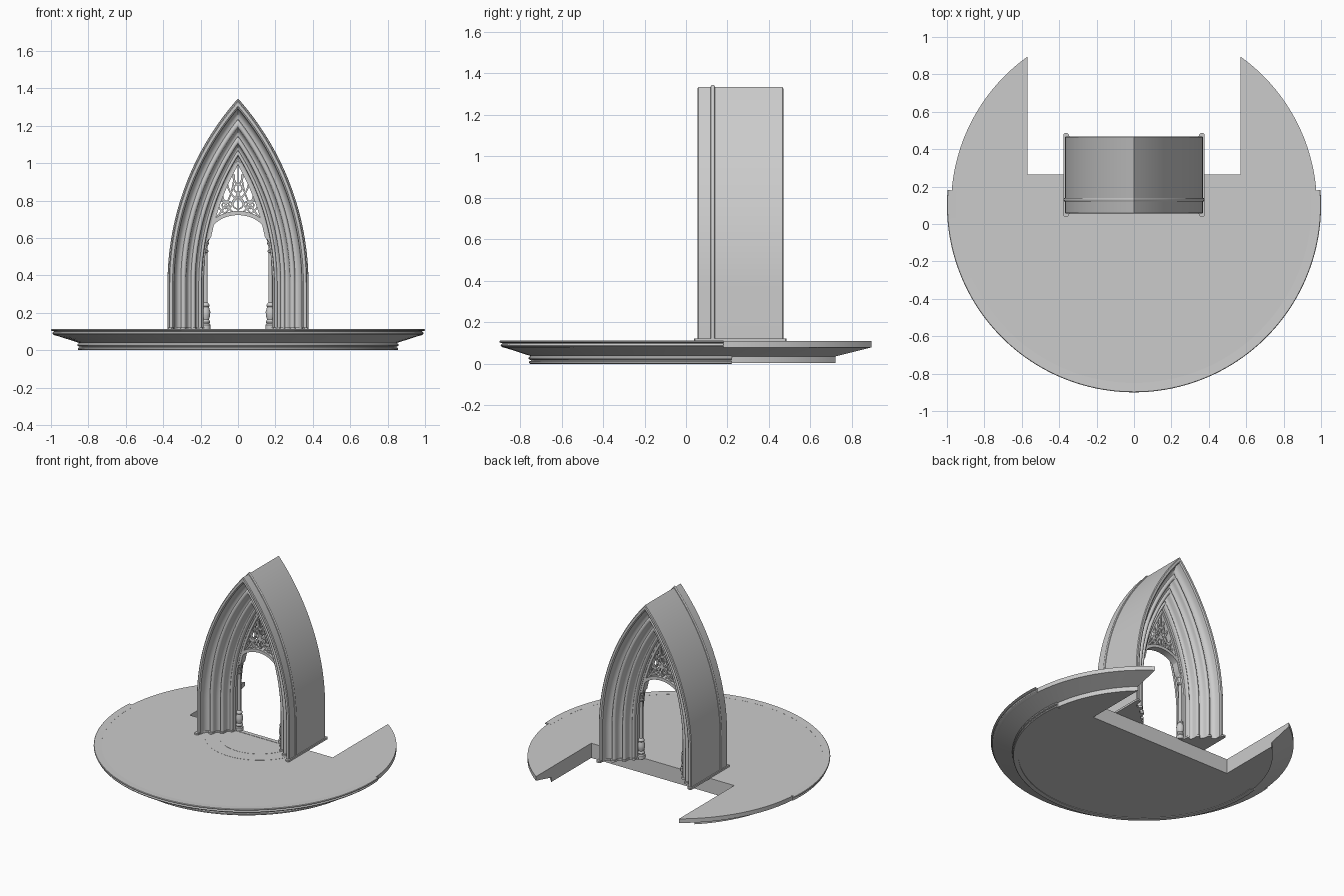
import bpy, bmesh
from math import sin, cos, pi, acos, asin, sqrt, radians, hypot

if "Cube" in bpy.data.objects:
    bpy.data.objects.remove(bpy.data.objects["Cube"])

CY = 0.262            # middle of the arch depth
W, R, ZS, FLOOR = 0.37, 1.483, 0.355, 0.11   # outer half width, arc radius, springing, floor


def finish(name, bm, smooth=True):
    bmesh.ops.recalc_face_normals(bm, faces=bm.faces)
    me = bpy.data.meshes.new(name)
    bm.to_mesh(me)
    bm.free()
    ob = bpy.data.objects.new(name, me)
    bpy.context.collection.objects.link(ob)
    if smooth:
        bpy.ops.object.select_all(action='DESELECT')
        ob.select_set(True)
        bpy.context.view_layer.objects.active = ob
        bpy.ops.object.shade_smooth_by_angle(angle=radians(32))
    return ob


def loft(name, rings, closed=False, smooth=True):
    """Skin a list of closed rings; cap the ends unless the loft is closed."""
    bm = bmesh.new()
    vs = [[bm.verts.new(p) for p in ring] for ring in rings]
    n = len(vs[0])
    pairs = list(zip(vs, vs[1:])) + ([(vs[-1], vs[0])] if closed else [])
    for a, b in pairs:
        for i in range(n):
            j = (i + 1) % n
            bm.faces.new((a[i], a[j], b[j], b[i]))
    if not closed:
        bm.faces.new(vs[0])
        bm.faces.new(vs[-1])
    return finish(name, bm, smooth)


def prism(name, pts, z0, z1):
    return loft(name, [[(x, y, z) for x, y in pts] for z in (z0, z1)], smooth=False)


def lathe(name, prof, cx, cy, a0=0.0, a1=2 * pi, n=24):
    full = a1 - a0 > 6.28
    angs = [a0 + (a1 - a0) * i / n for i in range(n if full else n + 1)]
    return loft(name, [[(cx + r * cos(a), cy + r * sin(a), z) for r, z in prof] for a in angs], full)


def arch_pt(d, t):
    """Point on the pointed arch inset by d; t = 0 springing, 1 apex."""
    a = t * acos((R - W) / (R - d))
    return W - R + (R - d) * cos(a), ZS + (R - d) * sin(a)


def arch_sweep(name, prof, n=28):
    right = [[(W - d, y, FLOOR) for d, y in prof]]
    for i in range(n + 1):
        right.append([(p[0], y, p[1]) for d, y in prof for p in [arch_pt(d, i / n)]])
    left = [[(-x, y, z) for x, y, z in ring] for ring in right[:-1]]
    return loft(name, left + right[::-1])


def ribbon(name, pts, w, depth, closed=False):
    """Square bar following a path in the x-z plane."""
    rings, n = [], len(pts)
    for i, (x, z) in enumerate(pts):
        a = pts[i - 1] if (i or closed) else pts[0]
        b = pts[(i + 1) % n] if (i < n - 1 or closed) else pts[-1]
        tx, tz = b[0] - a[0], b[1] - a[1]
        k = w / 2 / hypot(tx, tz)
        ox, oz = -tz * k, tx * k
        rings.append([(x + s * ox, CY + e * depth / 2, z + s * oz)
                      for s, e in ((1, -1), (1, 1), (-1, 1), (-1, -1))])
    return loft(name, rings, closed)


def bend(p, q, bulge, n=10):
    """Bowed path from p to q."""
    dx, dz = q[0] - p[0], q[1] - p[1]
    return [(p[0] + dx * t - dz * bulge * 4 * t * (1 - t), p[1] + dz * t + dx * bulge * 4 * t * (1 - t))
            for t in [i / n for i in range(n + 1)]]


# Platform core with the rectangular notch at the back
def outline(r, n=96):
    a0 = acos(0.57 / r)
    pts = []
    for i in range(n + 1):
        a = a0 - (pi + 2 * a0) * i / n
        pts.append((r * cos(a), 0.1 + r * sin(a)))
    return pts + [(-0.57, 0.265), (0.57, 0.265)]


loft("platform", [[(x, y, z) for x, y in outline(r)]
                  for r, z in ((0.842, 0.004), (0.842, 0.036), (0.978, 0.08), (0.978, FLOOR))])

# Front mouldings of the platform
rim = [(0.95, 0.072), (0.965, 0.076), (0.983, 0.08), (0.99, 0.084), (0.993, 0.09), (0.989, 0.096),
       (0.985, 0.098), (0.985, 0.101), (0.995, 0.102), (1.0, 0.105), (1.0, 0.109), (0.997, 0.1125), (0.95, 0.1105)]
a = asin(0.08 / 0.98)
lathe("platform_rim", rim, 0, 0.1, -pi - a, a, 96)
foot = [(0.82, 0.0), (0.852, 0.0), (0.856, 0.004), (0.856, 0.012), (0.848, 0.015), (0.848, 0.019),
        (0.857, 0.022), (0.86, 0.028), (0.856, 0.034), (0.848, 0.039), (0.82, 0.036)]
a = asin(0.12 / 0.85)
lathe("platform_foot", foot, 0, 0.1, -pi - a, a, 96)

# Faint half-round steps before the door
for i, r in enumerate((0.36, 0.265)):
    prism("floor_step", [(r * cos(pi + pi * k / 48), 0.25 + r * sin(pi + pi * k / 48)) for k in range(49)],
          0.105, FLOOR + 0.001 * (i + 1))
prism("threshold", [(-0.2, 0.235), (0.2, 0.235), (0.2, 0.265), (-0.2, 0.265)], 0.1, 0.114)


# Arch profile: (inset, y) with hollows and rolls, mirrored front to back
def hollow(d0, y0, d1, y1):
    return [(d1 - (d1 - d0) * cos(k * pi / 10), y0 + (y1 - y0) * sin(k * pi / 10)) for k in range(6)]


def roll(c, y, r):
    return [(c - r * cos(k * pi / 6), y - r * sin(k * pi / 6)) for k in range(1, 7)]


half = [(0, 0.06), (0.005, 0.055), (0.02, 0.055), (0.028, 0.062)]
half += hollow(0.03, 0.08, 0.064, 0.122) + roll(0.078, 0.122, 0.014)
half += hollow(0.093, 0.132, 0.118, 0.165) + roll(0.130, 0.165, 0.012)
half += hollow(0.143, 0.188, 0.160, 0.212) + roll(0.168, 0.212, 0.008)
half += [(0.177, 0.23), (0.186, 0.234)]
profile = half + [(d, 2 * CY - y) for d, y in reversed(half)]
arch_sweep("arch", profile)
arch_sweep("hood_mould", [(0.004, 0.118), (-0.004, 0.12), (-0.007, 0.126), (-0.007, 0.132), (-0.004, 0.138), (0.004, 0.14)])

# Plinths, columns
shaft = [(0.0, 0.11), (0.027, 0.11), (0.027, 0.135), (0.022, 0.142), (0.025, 0.15), (0.022, 0.158), (0.019, 0.165),
         (0.025, 0.185), (0.026, 0.205), (0.019, 0.23), (0.022, 0.236), (0.02, 0.245), (0.012, 0.255), (0.011, 0.52),
         (0.016, 0.525), (0.016, 0.533), (0.011, 0.538), (0.012, 0.555), (0.019, 0.572), (0.016, 0.578),
         (0.022, 0.595), (0.022, 0.61), (0.0, 0.61)]
for s in (-1, 1):
    prism("plinth", [(s * (0.2775 + (0.0925 - d) * 1.08), CY + (y - CY) * 1.08) for d, y in profile], 0.108, 0.122)
    lathe("door_column", shaft, s * 0.174, CY)

# Tracery: pointed frame, round door head and openwork bars
side = [arch_pt(0.193, i / 24) for i in range(25)]
ribbon("tracery_frame", [(W - 0.193, 0.58)] + [p for p in side if p[1] > 0.59]
       + [(-x, z) for x, z in side[-2::-1] if z > 0.59] + [(0.193 - W, 0.58)], 0.018, 0.05)
ribbon("door_head", [(0.168 * cos(pi * i / 32), 0.6 + 0.133 * sin(pi * i / 32)) for i in range(33)], 0.022, 0.05)


def ring(cx, cz, r):
    ribbon("tracery_ring", [(cx + r * cos(k * pi / 8), cz + r * sin(k * pi / 8)) for k in range(16)],
           0.008, 0.024, True)


ring(0, 0.785, 0.03)
ring(0, 0.865, 0.022)
bars = [((0.14, 0.68), (0, 0.845), 0.1), ((0.125, 0.70), (0.02, 0.94), 0.1), ((0.07, 0.73), (0.112, 0.79), -0.1),
        ((0.03, 0.74), (0.085, 0.85), -0.12), ((0, 0.80), (0.06, 0.91), -0.12), ((0, 0.88), (0.03, 0.96), -0.1),
        ((0.03, 0.785), (0.11, 0.79), 0.12), ((0.105, 0.71), (0.145, 0.70), 0.1)]
for s in (-1, 1):
    for p, q, b in bars:
        ribbon("tracery_bar", [(s * x, z) for x, z in bend(p, q, b)], 0.009, 0.024)
    ring(s * 0.066, 0.775, 0.018)
ribbon("tracery_mullion", [(0, 0.735), (0, 0.99)], 0.008, 0.024)
